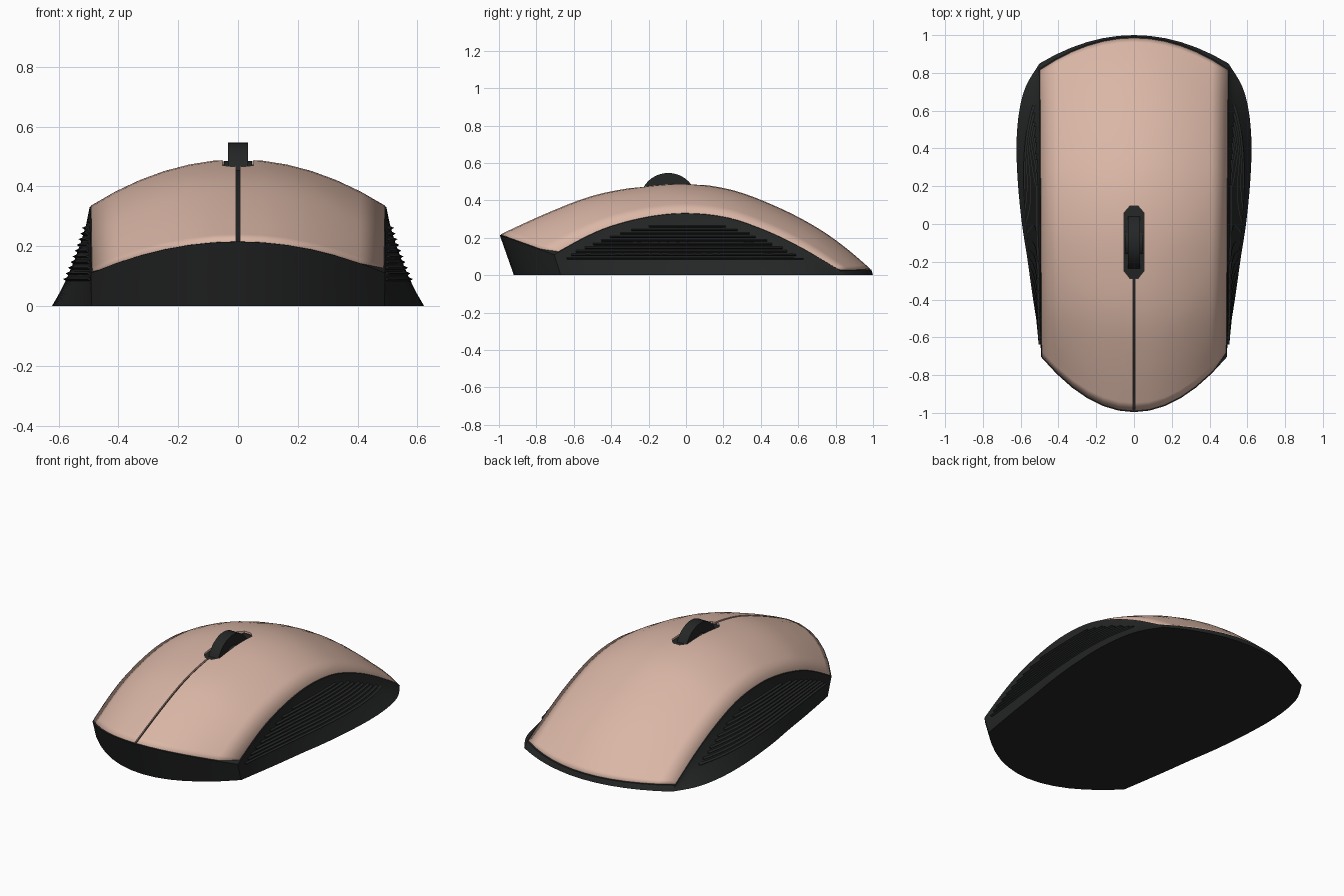
import bpy, bmesh, math
from mathutils import Vector

cube = bpy.data.objects.get("Cube")
if cube:
    bpy.data.objects.remove(cube)


def material(name, rgb):
    m = bpy.data.materials.new(name)
    m.use_nodes = True
    m.diffuse_color = (*rgb, 1)
    m.node_tree.nodes["Principled BSDF"].inputs["Base Color"].default_value = (*rgb, 1)
    return m


TAN = material("warm tan", (0.70, 0.47, 0.38))
BLACK = material("soft black", (0.018, 0.019, 0.019))


def make_object(name, bm, mat, smooth=True):
    bmesh.ops.recalc_face_normals(bm, faces=bm.faces)
    mesh = bpy.data.meshes.new(name)
    bm.to_mesh(mesh)
    bm.free()
    mesh.materials.append(mat)
    ob = bpy.data.objects.new(name, mesh)
    bpy.context.collection.objects.link(ob)
    if smooth:
        bpy.ops.object.select_all(action="DESELECT")
        bpy.context.view_layer.objects.active = ob
        ob.select_set(True)
        bpy.ops.object.shade_smooth_by_angle(angle=math.radians(35))
    return ob


# Stations from front to back: ridge (y, z), shell edge (y, z), base outline (x, y)
STATIONS = [
    (-.99, .22, -.70, .115, .49, -.67),
    (-.75, .33, -.55, .2, .515, -.52),
    (-.5, .425, -.4, .265, .54, -.36),
    (-.25, .473, -.2, .316, .565, -.18),
    (0, .49, 0, .335, .593, 0),
    (.25, .455, .22, .312, .615, .22),
    (.5, .36, .43, .24, .622, .43),
    (.7, .255, .6, .158, .607, .6),
    (.85, .15, .71, .095, .572, .73),
    (.985, .035, .815, .033, .5, .85),
]
ROWS, COLS = 36, 12


def station(v):
    """Catmull-Rom sample of the station table, v in 0..1."""
    last = len(STATIONS) - 1
    k = min(int(v * last), last - 1)
    t = v * last - k
    a, b, c, d = (STATIONS[min(max(k + o, 0), last)] for o in (-1, 0, 1, 2))
    return [q + t * (r - p + t * (2*p - 5*q + 4*r - s + t * (3*(q - r) + s - p))) / 2
            for p, q, r, s in zip(a, b, c, d)]


def shell_point(v, u):
    cy, cz, ey, ez, _, _ = station(v)
    return Vector(((.488 + .01 * v) * u, cy + (ey - cy) * u * u, cz + (ez - cz) * u * u))


def base_point(v, u):
    if v == 0:
        return Vector((.49 * u, -.92 + .25 * u * u, 0))
    if v == 1:
        return Vector((.5 * u, 1 - .15 * u * u, 0))
    s = station(v)
    return Vector((math.copysign(s[4], u), s[5], 0))


def rim_point(v, u):
    p = shell_point(v, u)
    return Vector((p.x * 1.008, p.y * 1.006, p.z - .005))


def wall_point(v, u, s):
    """Point on the outer wall, s from 0 at the base to 1 at the rim."""
    b, t = base_point(v, u), rim_point(v, u)
    f = 1 - (1 - s) ** (1.25 if 0 < v < 1 else 1)
    return Vector((b.x + (t.x - b.x) * f, b.y + (t.y - b.y) * f, t.z * s))


def grid_coords():
    return [[(i / ROWS, 2 * j / COLS - 1) for j in range(COLS + 1)] for i in range(ROWS + 1)]


def fill_grid(bm, g):
    for r0, r1 in zip(g, g[1:]):
        for j in range(len(r0) - 1):
            bm.faces.new((r0[j], r0[j + 1], r1[j + 1], r1[j]))


# Top shell
bm = bmesh.new()
fill_grid(bm, [[bm.verts.new(shell_point(v, u)) for v, u in row] for row in grid_coords()])
shell = make_object("top_shell", bm, TAN)
if shell.data.polygons[0].normal.z < 0:
    shell.data.flip_normals()
solid = shell.modifiers.new("thickness", "SOLIDIFY")
solid.thickness = .012
solid.offset = -1


def prism_cutter(name, outline):
    bm = bmesh.new()
    face = bm.faces.new([bm.verts.new((x, y, .1)) for x, y in outline])
    new = bmesh.ops.extrude_face_region(bm, geom=[face])["geom"]
    bmesh.ops.translate(bm, vec=(0, 0, .6), verts=[g for g in new if isinstance(g, bmesh.types.BMVert)])
    ob = make_object(name, bm, BLACK, False)
    ob.hide_render = True
    ob.hide_set(True)
    cut = shell.modifiers.new(name, "BOOLEAN")
    cut.operation = "DIFFERENCE"
    cut.object = ob


# Wheel slot and the split between the two buttons
prism_cutter("wheel_slot_cutter", [(-.052, -.25), (-.022, -.288), (.022, -.288), (.052, -.25),
                                   (.052, .06), (.022, .095), (-.022, .095), (-.052, .06)])
prism_cutter("button_split_cutter", [(-.006, -1.1), (.006, -1.1), (.006, -.26), (-.006, -.26)])

# Lower body: sunken deck under the shell, sloping walls and flat base
bm = bmesh.new()
deck = []
for i, row in enumerate(grid_coords()):
    deck.append([])
    for j, (v, u) in enumerate(row):
        edge = i in (0, ROWS) or j in (0, COLS)
        p = rim_point(v, u) if edge else shell_point(v, u) - Vector((0, 0, .022))
        deck[-1].append(bm.verts.new(p))
fill_grid(bm, deck)
loop = ([(0, j) for j in range(COLS)] + [(i, COLS) for i in range(ROWS)]
        + [(ROWS, j) for j in range(COLS, 0, -1)] + [(i, 0) for i in range(ROWS, 0, -1)])
rings = [[deck[i][j] for i, j in loop]]
LEVELS = 6
for k in range(LEVELS - 1, -1, -1):
    rings.append([bm.verts.new(wall_point(i / ROWS, 2 * j / COLS - 1, k / LEVELS)) for i, j in loop])
for a, b in zip(rings, rings[1:]):
    for n in range(len(loop)):
        m = (n + 1) % len(loop)
        bm.faces.new((a[n], a[m], b[m], b[n]))
bm.faces.new(rings[-1])
make_object("lower_body", bm, BLACK)

# Grip ridges along both side walls
for side, label in ((1, "left"), (-1, "right")):
    bm = bmesh.new()
    for k in range(10):
        z = .09 + .019 * k
        sections = []
        for n in range(1, 60):
            v = n / 60
            top = rim_point(v, side).z
            if top < z + .045:
                continue
            lower, mid, upper = (wall_point(v, side, (z + d) / top) for d in (-.006, 0, .006))
            mid.x += side * .011
            sections.append([bm.verts.new(p) for p in (lower, mid, upper)])
        for a, b in zip(sections, sections[1:]):
            for m in range(3):
                bm.faces.new((a[m], a[(m + 1) % 3], b[(m + 1) % 3], b[m]))
        bm.faces.new(sections[0])
        bm.faces.new(sections[-1])
    make_object(label + "_grip_ridges", bm, BLACK, False)


# Scroll wheel and axle
def cylinder_x(name, radius, width, sides):
    bm = bmesh.new()
    bmesh.ops.create_cone(bm, cap_ends=True, segments=sides, radius1=radius, radius2=radius, depth=width)
    for p in bm.verts:
        p.co = Vector((p.co.z, p.co.x - .095, p.co.y + .394))
    make_object(name, bm, BLACK)


cylinder_x("scroll_wheel", .153, .066, 40)
cylinder_x("wheel_axle", .09, .095, 16)
